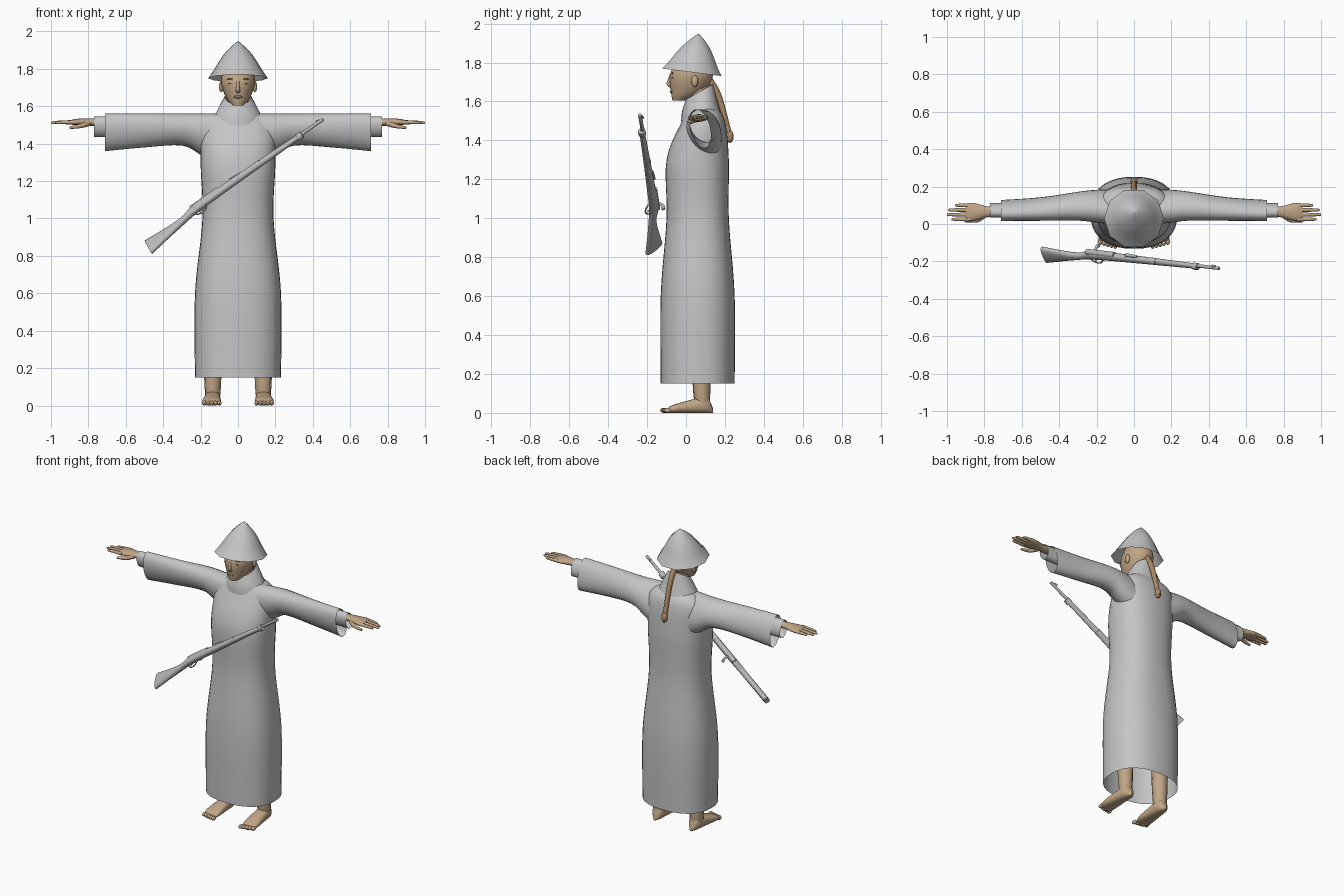
import bpy, bmesh
from math import cos, sin, pi, copysign
from mathutils import Vector

cube = bpy.data.objects.get("Cube")
if cube:
    bpy.data.objects.remove(cube)


def material(name, *colour):
    mat = bpy.data.materials.new(name)
    mat.use_nodes = True
    mat.diffuse_color = (*colour, 1)
    shader = mat.node_tree.nodes["Principled BSDF"]
    shader.inputs["Base Color"].default_value = mat.diffuse_color
    return mat


CLOTH = material("grey cloth", .56, .56, .56)
METAL = material("grey gun", .5, .5, .5)
SKIN = material("tan skin", .53, .38, .24)
HAIR = material("brown hair", .4, .25, .13)
DARK = material("dark features", .16, .1, .06)
RIGHT, BACK, UP = Vector((1, 0, 0)), Vector((0, 1, 0)), Vector((0, 0, 1))
made = []


def curve_through(before, start, end, after, t):
    """Point on a smooth curve between start and end."""
    bend = before * 2 - start * 5 + end * 4 - after
    twist = (start - end) * 3 - before + after
    return start + ((end - before) * t + bend * t ** 2 + twist * t ** 3) / 2


def smooth_rings(rings, steps):
    result = []
    last = len(rings) - 1
    for i in range(last):
        near = rings[max(i - 1, 0)], rings[i], rings[i + 1], rings[min(i + 2, last)]
        for step in range(steps):
            result.append([curve_through(*parts, step / steps) for parts in zip(*near)])
    return result + [rings[-1]]


def loft(name, rings, mat, sides=24, steps=4, open_start=False, open_end=False,
         mirror=False, square=1):
    """Skin a row of oval rings, each given as centre, half axis, half axis."""
    bm = bmesh.new()
    rows = []
    for centre, across, along in smooth_rings(rings, steps):
        row = []
        for i in range(sides):
            angle = 2 * pi * i / sides
            p, q = [copysign(abs(f) ** square, f) for f in (cos(angle), sin(angle))]
            row.append(bm.verts.new(centre + across * p + along * q))
        rows.append(row)
    for low, high in zip(rows, rows[1:]):
        for i in range(sides):
            bm.faces.new((low[i - 1], low[i], high[i], high[i - 1]))
    if not open_start:
        bm.faces.new(rows[0])
    if not open_end:
        bm.faces.new(rows[-1])
    bmesh.ops.recalc_face_normals(bm, faces=bm.faces)
    mesh = bpy.data.meshes.new(name)
    bm.to_mesh(mesh)
    bm.free()
    mesh.materials.append(mat)
    part = bpy.data.objects.new(name, mesh)
    bpy.context.collection.objects.link(part)
    if mirror:
        part.modifiers.new("Mirror", "MIRROR").use_mirror_merge = False
    made.append(part)


def level_ring(z, half_width, front, back, tilt=0):
    """Horizontal ring; tilt lifts its back and drops its front."""
    depth = (back - front) / 2
    return BACK * (front + depth) + UP * z, RIGHT * half_width, BACK * depth + UP * tilt


def tube(name, points, start_radius, end_radius, mat, **options):
    """Round tube through points, tapering evenly."""
    points = [Vector(p) for p in points]
    last = len(points) - 1
    rings = []
    for i, point in enumerate(points):
        way = (points[min(i + 1, last)] - points[max(i - 1, 0)]).normalized()
        side = way.orthogonal().normalized() if i == 0 else (side - way * side.dot(way)).normalized()
        radius = start_radius + (end_radius - start_radius) * i / last
        rings.append((point, side * radius, way.cross(side) * radius))
    loft(name, rings, mat, sides=10, **options)


def blob(name, centre, width, depth, height, mat, mirror=False):
    """Small ellipsoid given by its half sizes."""
    rings = []
    for i in range(-4, 5):
        angle = i * pi / 9
        rings.append((Vector(centre) + UP * height * sin(angle),
                      RIGHT * width * cos(angle), BACK * depth * cos(angle)))
    loft(name, rings, mat, sides=12, steps=1, mirror=mirror)


# Long robe, open at the hem
loft("robe", [
    level_ring(.15, .23, front=-.13, back=.25),
    level_ring(.6, .23, front=-.13, back=.25),
    level_ring(1, .19, front=-.1, back=.22),
    level_ring(1.3, .2, front=-.1, back=.22),
    level_ring(1.5, .19, front=-.02, back=.2),
    level_ring(1.57, .1, front=.02, back=.15),
], CLOTH, sides=36, steps=6, open_start=True, square=.85)

# Stand-up collar
loft("collar", [
    level_ring(1.52, .14, front=-.025, back=.18, tilt=.02),
    level_ring(1.58, .11, front=-.02, back=.16, tilt=.03),
    level_ring(1.65, .07, front=0, back=.14, tilt=.04),
], CLOTH, open_start=True, open_end=True)


# Wide sleeves and the narrow cuffs inside them
def sleeve_ring(x, bottom, back, top=1.56, front=.02):
    height, depth = (top - bottom) / 2, (back - front) / 2
    centre = RIGHT * x + BACK * (front + depth) + UP * (bottom + height)
    return centre, BACK * depth, (UP - BACK / 5) * height


loft("sleeves", [
    sleeve_ring(.1, bottom=1.28, back=.18, front=0),
    sleeve_ring(.2, bottom=1.34, back=.18, front=.01),
    sleeve_ring(.3, bottom=1.39, back=.17),
    sleeve_ring(.5, bottom=1.38, back=.14),
    sleeve_ring(.71, bottom=1.36, back=.125),
], CLOTH, open_end=True, mirror=True)
loft("cuffs", [
    sleeve_ring(x, bottom=1.435, back=.11, top=1.545, front=.035) for x in (.6, .77)
], CLOTH, open_start=True, open_end=True, mirror=True)


# Hands: wrist and palm, four fingers, thumb
def palm_ring(x, half_width, half_height):
    return Vector((x, .065, 1.515)), BACK * half_width, UP * half_height


loft("palms", [palm_ring(.7, .026, .02), palm_ring(.78, .028, .02),
               palm_ring(.86, .048, .018), palm_ring(.9, .044, .01)], SKIN, mirror=True)
for i, finger in enumerate(("index", "middle", "ring", "little")):
    y = .025 * (i + 1)
    tip = 1 - .015 * (i - 1.3) ** 2
    tube(finger + "_fingers", [(.87, y, 1.515), (tip - .02, y, 1.513), (tip, y, 1.51)],
         .012, .005, SKIN, mirror=True)
tube("thumbs", [(.8, .05, 1.51), (.84, .02, 1.495), (.9, .015, 1.485)],
     .017, .007, SKIN, mirror=True)

# Legs and bare feet
tube("legs", [(.135, .08, .5), (.135, .08, .15), (.135, .085, .03)],
     .055, .038, SKIN, mirror=True)
feet = []
for i in range(11):
    t = i / 10
    rounding = (1.05 - abs(2 * t - 1) ** 6) ** .5
    height = (.048 - .033 * t) * rounding
    feet.append((Vector((.133 + t / 100, .14 - t / 4, height)),
                 RIGHT * (.035 + .018 * t) * rounding, UP * height))
loft("feet", feet, SKIN, steps=1, mirror=True, square=.8)
for i in range(5):
    blob("toes", (.1 + i / 50, i / 200 - .113, .013), .012, .02, .013, SKIN, mirror=True)

# Head, neck and face
tube("neck", [(0, .07, 1.52), (0, .06, 1.7)], .06, .055, SKIN)
loft("head", [
    level_ring(1.605, .03, front=-.07, back=0),
    level_ring(1.65, .066, front=-.077, back=.09),
    level_ring(1.74, .092, front=-.082, back=.14),
    level_ring(1.84, .06, front=-.03, back=.1),
], SKIN)
tube("nose", [(0, -.075, 1.74), (0, -.09, 1.69), (0, -.07, 1.68)], .007, .014, SKIN)
blob("lips", (0, -.075, 1.65), .025, .008, .008, SKIN)
blob("mouth_line", (0, -.08, 1.65), .02, .004, .002, DARK)
blob("eyes", (.037, -.07, 1.722), .015, .004, .004, DARK, mirror=True)
blob("eyebrows", (.04, -.07, 1.745), .02, .004, .003, DARK, mirror=True)
blob("ears", (.09, .045, 1.705), .012, .018, .03, SKIN, mirror=True)

# Pigtail hanging behind the back
tube("pigtail", [(0, .12, 1.71), (0, .17, 1.62), (0, .23, 1.4)], .019, .014, HAIR)
blob("pigtail_tuft", (0, .226, 1.42), .02, .018, .033, HAIR)

# Pointed hat, hollow beneath, flaring to the brim
hat = []
for i in range(9):
    t = i / 8.1
    radius = .16 * (1 - t) + .03 * t * sin(pi * t)
    middle = .03 + .035 * t
    hat.append(level_ring(1.75 + t / 5, radius, middle - radius, middle + radius,
                          tilt=(t - 1) / 50))
loft("hat", hat, CLOTH, sides=10, steps=1, open_start=True)

# Rifle, placed in its own axes: along the barrel, across, and up
BUTT = Vector((-.48, -.126, .89))
ALONG = Vector((.66, -.08, .45)).normalized()
RISE = Vector((-.31, .72, .58))
RISE = (RISE - ALONG * RISE.dot(ALONG)).normalized()
ACROSS = RISE.cross(ALONG)


def on_gun(distance, height, aside=0):
    return BUTT + ALONG * distance + RISE * height + ACROSS * aside


def gun_ring(distance, low, high, half_width):
    return on_gun(distance, (low + high) / 2), ACROSS * half_width, RISE * (high - low) / 2


def gun_tube(name, start, end, height, start_radius, end_radius):
    tube(name, [on_gun(start, height), on_gun(end, height)], start_radius, end_radius, METAL)


loft("rifle_stock", [
    gun_ring(-.02, low=-.11, high=0, half_width=.018),
    gun_ring(.2, low=-.056, high=-.016, half_width=.018),
    gun_ring(.31, low=-.037, high=.012, half_width=.02),
    gun_ring(.6, low=-.025, high=.014, half_width=.018),
    gun_ring(1, low=-.015, high=.012, half_width=.012),
], METAL, sides=16, square=.8)
gun_tube("rifle_barrel", .35, 1.14, .003, .013, .009)
gun_tube("receiver", .28, .46, .007, .016, .018)
for distance in (.7, .97):
    gun_tube("barrel_band", distance, distance + .03, -.003, .02, .019)
gun_tube("rear_sight", .54, .61, .018, .011, .006)
gun_tube("front_sight", 1.1, 1.12, .016, .008, .004)
tube("bolt_handle", [on_gun(.33, .012), on_gun(.33, .02, aside=.035),
                     on_gun(.325, .008, aside=.055)], .006, .01, METAL)
arc = [pi * i / 8 for i in range(9)]
tube("trigger_guard", [on_gun(.325 + .04 * cos(a), -.032 - .036 * sin(a)) for a in arc],
     .004, .004, METAL, steps=1)
tube("trigger", [on_gun(.32, -.03), on_gun(.315, -.055)], .004, .003, METAL)

# Smooth shading with crisp edges kept
bpy.ops.object.select_all(action="DESELECT")
for part in made:
    part.select_set(True)
bpy.context.view_layer.objects.active = made[0]
bpy.ops.object.shade_smooth_by_angle(angle=.8)
